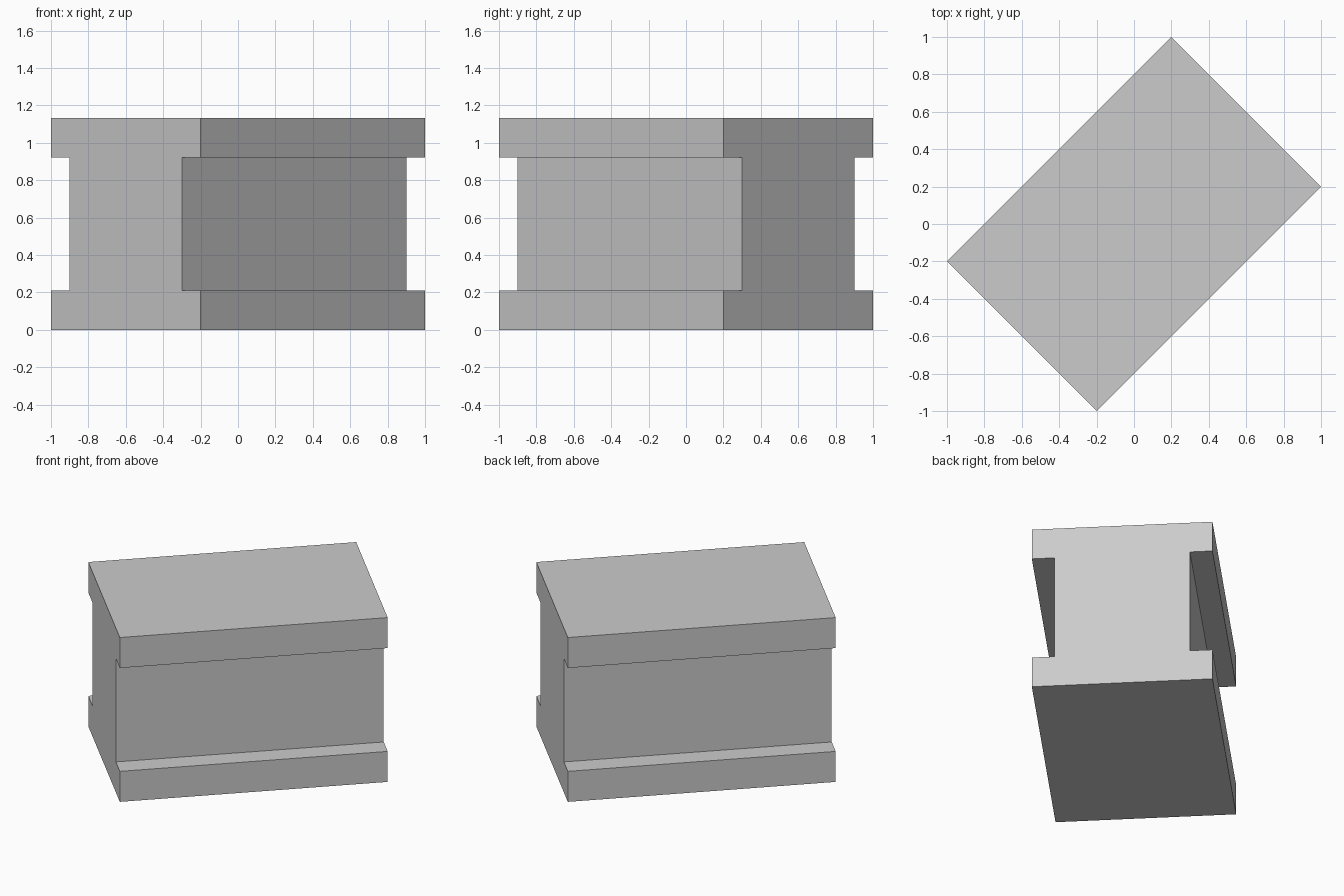
import bpy, bmesh
from math import pi, sqrt
from mathutils import Matrix

cube = bpy.data.objects.get("Cube")
if cube:
    bpy.data.objects.remove(cube, do_unlink=True)

# Single grey material
COLOUR = (0.6, 0.6, 0.6, 1)
grey = bpy.data.materials.new("plain_grey")
grey.diffuse_color = COLOUR
grey.use_nodes = True
grey.node_tree.nodes["Principled BSDF"].inputs["Base Color"].default_value = COLOUR

# Main sizes, measured along the block's own axes
LENGTH = 1.2 * sqrt(2)
FLANGE = 0.4 * sqrt(2)      # half width of the flanges
WEB = 0.3 * sqrt(2)         # half width of the middle
HEIGHT = 0.8 * sqrt(2)
STEP = 0.21                 # flange thickness

# I-shaped cross-section: one side, then its mirror
side = [(FLANGE, 0), (FLANGE, STEP), (WEB, STEP),
        (WEB, HEIGHT - STEP), (FLANGE, HEIGHT - STEP), (FLANGE, HEIGHT)]
profile = side + [(-y, z) for y, z in reversed(side)]

# Extrude the section along its length and turn it diagonally
bm = bmesh.new()
section = bm.faces.new([bm.verts.new((-LENGTH / 2, y, z)) for y, z in profile])
extruded = bmesh.ops.extrude_face_region(bm, geom=[section], use_keep_orig=True)
moved = [v for v in extruded["geom"] if isinstance(v, bmesh.types.BMVert)]
bmesh.ops.translate(bm, verts=moved, vec=(LENGTH, 0, 0))
bmesh.ops.rotate(bm, verts=bm.verts, cent=(0, 0, 0), matrix=Matrix.Rotation(pi / 4, 3, 'Z'))
bmesh.ops.recalc_face_normals(bm, faces=bm.faces)

mesh = bpy.data.meshes.new("grooved_block")
bm.to_mesh(mesh)
bm.free()
mesh.materials.append(grey)
block = bpy.data.objects.new("grooved_block", mesh)
bpy.context.collection.objects.link(block)
